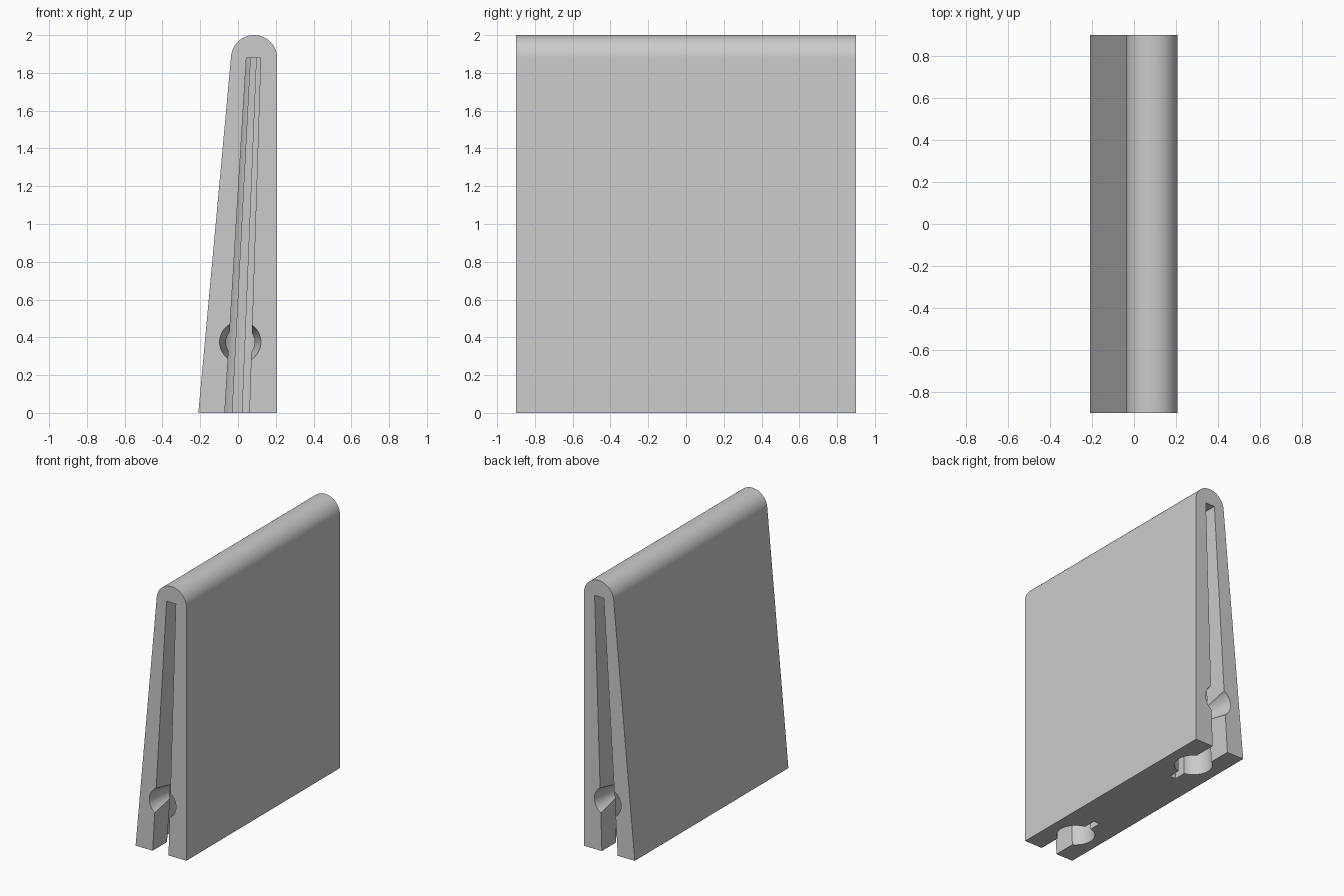
import bpy, bmesh
from math import sin, cos, radians, asin

if "Cube" in bpy.data.objects:
    bpy.data.objects.remove(bpy.data.objects["Cube"], do_unlink=True)

HALF = 0.9            # half length along y
SLOT_TOP = 1.88       # closed end of the slots, also centre of the rounded top

grey = bpy.data.materials.new("light grey")
grey.use_nodes = True
colour = (0.6, 0.6, 0.6, 1)
grey.diffuse_color = colour
grey.node_tree.nodes["Principled BSDF"].inputs["Base Color"].default_value = colour


def loft(name, rings):
    """Join equal-sized rings of points into a closed solid."""
    bm = bmesh.new()
    rows = [[bm.verts.new(p) for p in ring] for ring in rings]
    n = len(rows[0])
    for a, b in zip(rows, rows[1:]):
        for i in range(n):
            j = (i + 1) % n
            bm.faces.new((a[i], a[j], b[j], b[i]))
    bm.faces.new(rows[0])
    bm.faces.new(rows[-1])
    bmesh.ops.recalc_face_normals(bm, faces=bm.faces[:])
    mesh = bpy.data.meshes.new(name)
    bm.to_mesh(mesh)
    bm.free()
    mesh.materials.append(grey)
    obj = bpy.data.objects.new(name, mesh)
    bpy.context.collection.objects.link(obj)
    return obj


# Wedge body with a rounded top
profile = [(-0.21, 0), (0.207, 0)]
for i in range(33):
    a = radians(174.7 * i / 32)
    profile.append((0.085 + 0.122 * cos(a), SLOT_TOP - 0.002 + 0.122 * sin(a)))
body = loft("wedge_body", [[(x, y, z) for x, z in profile] for y in (-HALF, HALF)])


def arc(r, start, end, steps=20):
    return [(r * cos(radians(start + (end - start) * i / steps)),
             r * sin(radians(start + (end - start) * i / steps))) for i in range(steps + 1)]


def keyhole():
    """Outline with a wide mouth (+y), a round channel and a narrow tail (-y)."""
    r, mouth, tail = 0.13, 0.065, 0.025
    m = 90 - math_deg(asin(mouth / r))
    t = 90 - math_deg(asin(tail / r))
    right = [(tail, -0.22)] + arc(r, -t, m) + [(mouth, 0.6)]
    return right + [(-x, y) for x, y in reversed(right)]


def math_deg(a):
    return a / radians(1)


def keyhole_ring(side, z):
    # The channel leans and narrows toward the top
    f = z / SLOT_TOP
    cx, s = -0.005 + 0.087 * f, 1 - 0.42 * f
    return [(cx + x * s, side * (0.62 + y * s), z) for x, y in keyhole()]


def cone_ring(side, y, r):
    return [(0.012 + r * cos(radians(a)), side * y, 0.375 + r * sin(radians(a)))
            for a in range(0, 360, 8)]


# Keyhole slots and tapered round sockets at both ends
for side in (-1, 1):
    slot = loft("slot_cutter", [keyhole_ring(side, z) for z in (-0.1, SLOT_TOP)])
    socket = loft("socket_cutter", [cone_ring(side, 0.92, 0.113), cone_ring(side, 0.62, 0.06)])
    for cutter in (slot, socket):
        cutter.hide_render = True
        mod = body.modifiers.new("cut", "BOOLEAN")
        mod.operation = "DIFFERENCE"
        mod.solver = "EXACT"
        mod.object = cutter
        bpy.context.view_layer.objects.active = body
        bpy.ops.object.modifier_apply(modifier=mod.name)
        bpy.data.objects.remove(cutter, do_unlink=True)

bpy.ops.object.select_all(action="DESELECT")
body.select_set(True)
bpy.context.view_layer.objects.active = body
bpy.ops.object.shade_smooth_by_angle(angle=radians(30))
